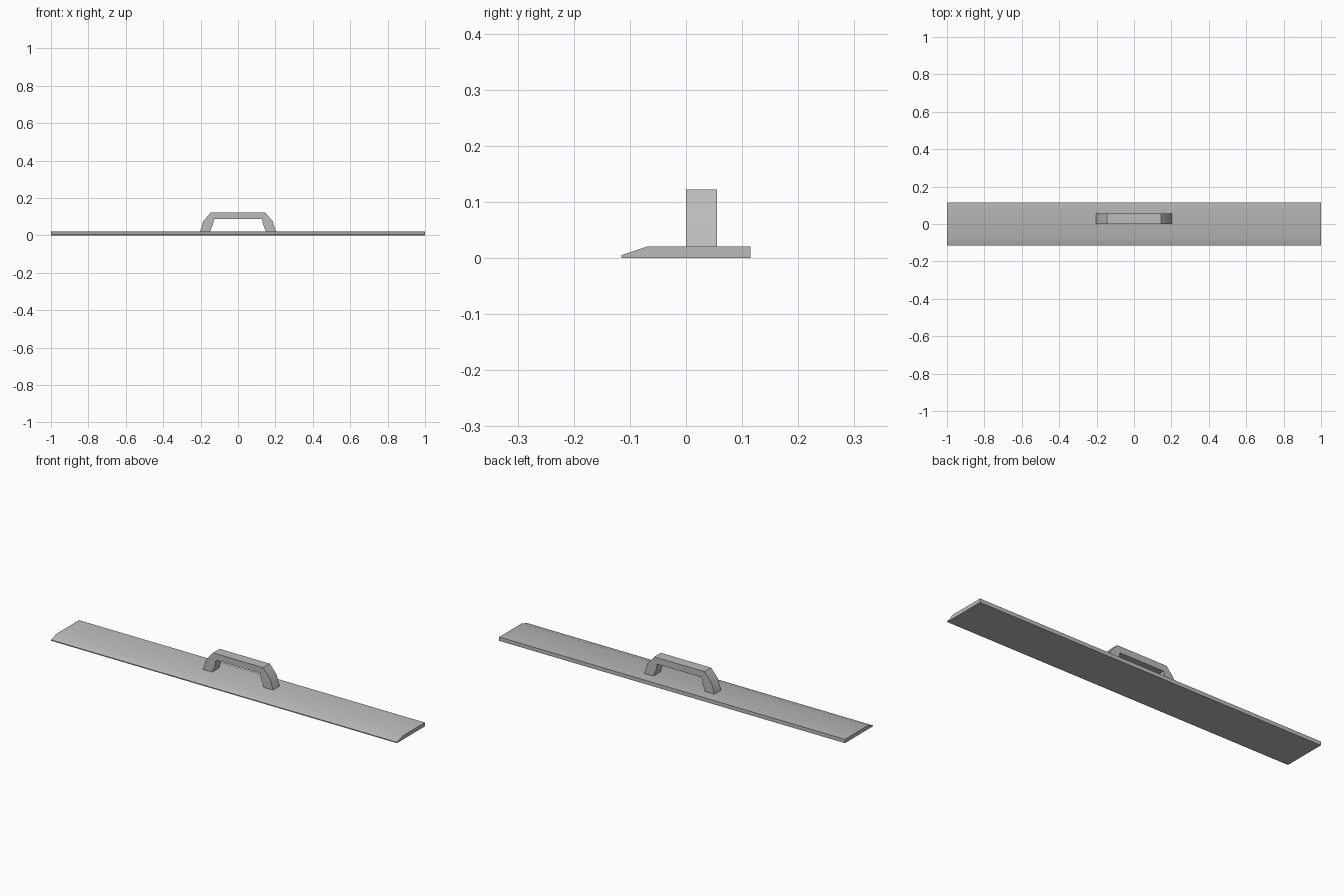
import bpy
import bmesh
import math
from mathutils import Vector

cube = bpy.data.objects.get("Cube")
if cube:
    bpy.data.objects.remove(cube, do_unlink=True)

steel = bpy.data.materials.new("brushed_grey")
steel.use_nodes = True
grey = (0.5, 0.5, 0.5, 1)
steel.diffuse_color = grey
steel.node_tree.nodes["Principled BSDF"].inputs["Base Color"].default_value = grey


def extrude_profile(name, points, offset, smooth_angle):
    """Close a planar outline and sweep it along the offset."""
    bm = bmesh.new()
    face = bm.faces.new([bm.verts.new(p) for p in points])
    swept = bmesh.ops.extrude_face_region(bm, geom=[face], use_keep_orig=True)
    verts = [g for g in swept["geom"] if isinstance(g, bmesh.types.BMVert)]
    bmesh.ops.translate(bm, verts=verts, vec=Vector(offset))
    bmesh.ops.recalc_face_normals(bm, faces=bm.faces)
    mesh = bpy.data.meshes.new(name)
    bm.to_mesh(mesh)
    bm.free()
    mesh.materials.append(steel)
    obj = bpy.data.objects.new(name, mesh)
    bpy.context.collection.objects.link(obj)
    bpy.ops.object.select_all(action="DESELECT")
    obj.select_set(True)
    bpy.context.view_layer.objects.active = obj
    bpy.ops.object.shade_smooth_by_angle(angle=math.radians(smooth_angle))
    return obj


# Long blade with a bevelled front edge
blade = [(-0.115, 0), (-0.115, 0.005), (-0.07, 0.02), (0.115, 0.02), (0.115, 0)]
extrude_profile("blade", [(-1, y, z) for y, z in blade], (2, 0, 0), 30)

# Bridge handle: right half of the outline, mirrored across the middle
half = [(0.128, 0.088), (0.134, 0.058), (0.15, 0.018),
        (0.203, 0.018), (0.185, 0.076), (0.145, 0.122)]
outline = half + [(-x, z) for x, z in reversed(half)]
extrude_profile("handle", [(x, 0, z) for x, z in outline], (0, 0.055, 0), 40)
